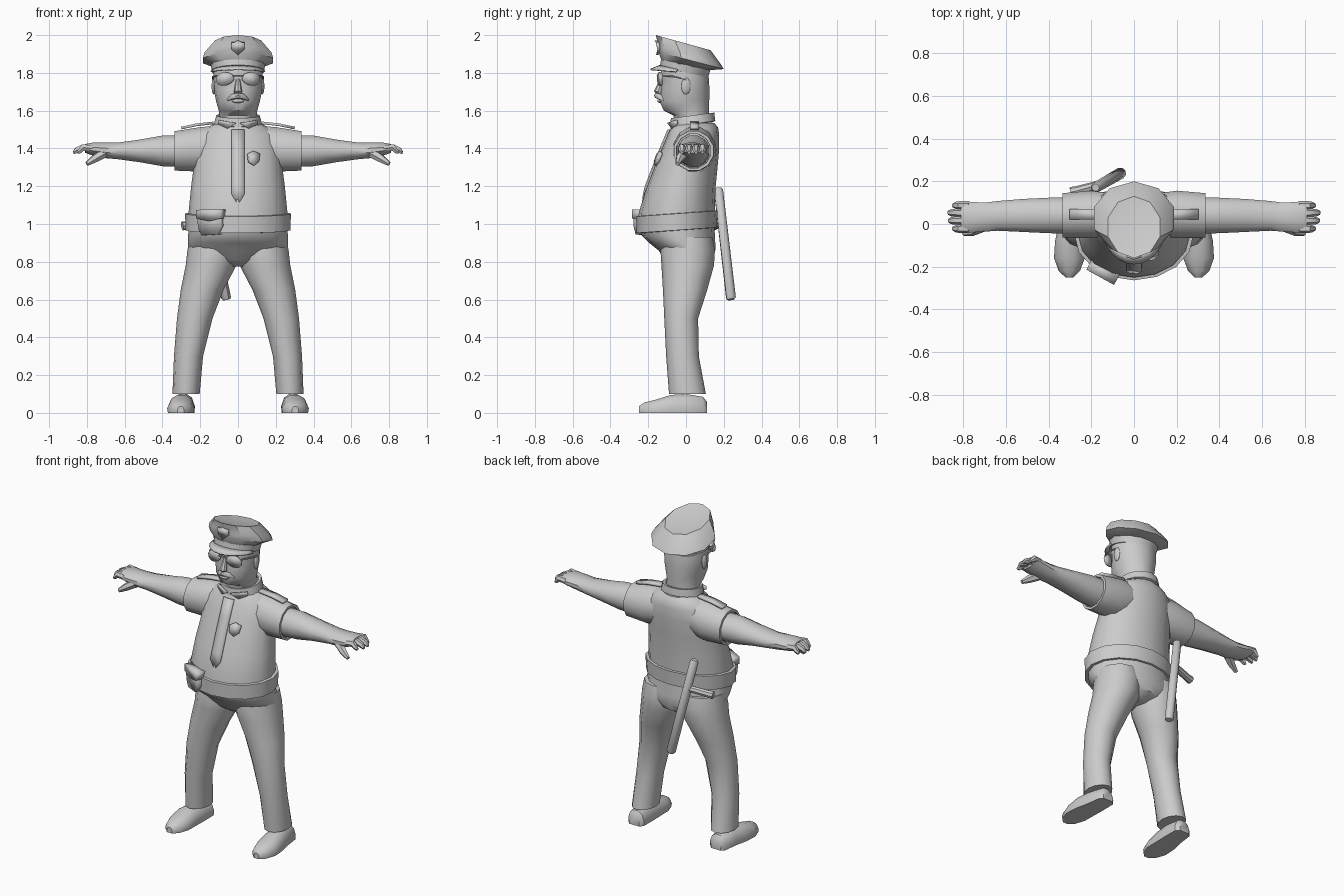
import bpy, bmesh, math
from mathutils import Vector

mat = bpy.data.materials.new("light_grey")
mat.diffuse_color = (0.6, 0.6, 0.6, 1)


def finish(name, bm, thick=0):
    bmesh.ops.recalc_face_normals(bm, faces=bm.faces[:])
    me = bpy.data.meshes.new(name)
    bm.to_mesh(me)
    bm.free()
    me.materials.append(mat)
    ob = bpy.data.objects.new(name, me)
    bpy.context.collection.objects.link(ob)
    if thick:
        mod = ob.modifiers.new("thickness", 'SOLIDIFY')
        mod.thickness, mod.offset = thick, 0
    return ob


def skin(name, rings, cap=True):
    """Join equal rings of points into a tube."""
    bm = bmesh.new()
    vs = [[bm.verts.new(p) for p in r] for r in rings]
    n = len(vs[0])
    for a, b in zip(vs, vs[1:]):
        for i in range(n):
            j = (i + 1) % n
            bm.faces.new((a[i], a[j], b[j], b[i]))
    if cap:
        bm.faces.new(vs[0])
        bm.faces.new(vs[-1])
    return finish(name, bm)


def upright(name, rings, n=16, s=1, cx=0, tilt=0, cap=True):
    """Rings along z: (z, half width, front y, back y, [centre x], [tilt])."""
    out = []
    for z, rx, y0, y1, *more in rings:
        c = more[0] if more else cx
        k = more[1] if len(more) > 1 else tilt
        cy, ry = (y0 + y1) / 2, (y1 - y0) / 2
        ang = [math.tau * i / n - math.pi / 2 for i in range(n)]
        out.append([(s * (c + rx * math.cos(a)), cy + ry * math.sin(a),
                     z + k * ry * math.sin(a)) for a in ang])
    return skin(name, out, cap)


def sideways(name, rings, n=12, s=1):
    """Rings along x: (x, centre y, centre z, half depth, half height)."""
    return skin(name, [[(s * x, y + ry * math.cos(a), z + rz * math.sin(a))
                        for a in [math.tau * (i + .5) / n for i in range(n)]]
                       for x, y, z, ry, rz in rings])


def tube(name, pts, radii, n=8, s=1):
    pts = [Vector((s * p[0], p[1], p[2])) for p in pts]
    q = (pts[-1] - pts[0]).to_track_quat('Z', 'Y')
    return skin(name, [[p + q @ Vector((r * math.cos(a), r * math.sin(a), 0))
                        for a in [math.tau * i / n for i in range(n)]]
                       for p, r in zip(pts, radii)])


def sheet(name, rows, thick):
    bm = bmesh.new()
    vs = [[bm.verts.new(p) for p in r] for r in rows]
    for a, b in zip(vs, vs[1:]):
        for i in range(len(a) - 1):
            bm.faces.new((a[i], a[i + 1], b[i + 1], b[i]))
    return finish(name, bm, thick)


def plate(name, outline, yfun, thick):
    """Front-facing polygon, outline in x and z."""
    bm = bmesh.new()
    bm.faces.new([bm.verts.new((x, yfun(x, z), z)) for x, z in outline])
    return finish(name, bm, thick)


def ball(name, loc, size, u=12, v=8):
    bm = bmesh.new()
    bmesh.ops.create_uvsphere(bm, u_segments=u, v_segments=v, radius=1)
    for vert in bm.verts:
        vert.co = Vector(loc) + Vector([c * k for c, k in zip(vert.co, size)])
    return finish(name, bm)


# Shirt body and collar
upright("shirt", [(0.99, .262, -.252, .15), (1.06, .262, -.25, .152), (1.2, .248, -.208, .157),
                  (1.3, .235, -.17, .167), (1.4, .23, -.13, .176), (1.47, .21, -.10, .176),
                  (1.51, .165, -.08, .17), (1.535, .115, -.07, .15)])
upright("collar", [(1.525, .105, -.07, .14), (1.53, .127, -.085, .155),
                   (1.575, .115, -.08, .15), (1.572, .1, -.068, .13)], tilt=.13, cap=False)
sheet("shirt_placket", [[(-.035, y + .006, z), (0, y, z - drop), (.035, y + .006, z)] for z, y, drop in
                        [(1.5, -.094, 0), (1.4, -.136, 0), (1.3, -.176, 0), (1.2, -.214, 0),
                         (1.16, -.23, .06)]], .008)
plate("chest_badge", [(.08, 1.385), (.115, 1.37), (.11, 1.33), (.085, 1.31), (.055, 1.33), (.05, 1.37)],
      lambda x, z: -.158 + .4 * (z - 1.35) + .3 * (x - .05), .014)

# Belt and pouch
upright("belt", [(.965, .255, -.24, .145), (.967, .278, -.262, .162),
                 (1.055, .28, -.264, .168), (1.058, .25, -.24, .145)], tilt=.07, cap=False)
plate("belt_pouch", [(-.205, 1.07), (-.085, 1.075), (-.08, .99), (-.1, .945), (-.18, .94), (-.2, .98)],
      lambda x, z: -.245 - .55 * (x + .1), .05)
plate("pouch_flap", [(-.21, 1.075), (-.08, 1.078), (-.08, 1.03), (-.14, 1.015), (-.21, 1.03)],
      lambda x, z: -.25 - .55 * (x + .1), .056)

# Trouser seat
upright("trouser_seat", [(1.0, .26, -.245, .15), (.94, .264, -.235, .153), (.9, .266, -.195, .155),
                         (.86, .262, -.145, .155), (.81, .17, -.11, .14), (.775, .06, -.06, .08)])

for s, side in ((1, "left"), (-1, "right")):
    # Trouser leg
    upright(side + "_trouser_leg",
            [(.93, .12, -.12, .14, .135), (.86, .136, -.135, .153, .132), (.78, .134, -.13, .148, .143),
             (.65, .113, -.122, .112, .19), (.5, .094, -.115, .064, .229), (.3, .077, -.105, .068, .262),
             (.1, .072, -.09, .105, .275), (.1, .055, -.07, .085, .275)], n=12, s=s)
    # Shoe, D-shaped sections from heel to toe
    prof = [(.11, .035, .06, .285), (.09, .055, .085, .285), (0, .062, .1, .29), (-.08, .07, .095, .3),
            (-.16, .072, .07, .303), (-.22, .05, .055, .303), (-.25, .018, .035, .303)]
    skin(side + "_shoe", [[(s * (cx + w * u), y, h * v) for u, v in
                           [(-.95, 0), (-1, .35), (-.75, .8), (-.3, 1), (.3, 1), (.75, .8), (1, .35), (.95, 0)]]
                          for y, w, h, cx in prof])
    # Sleeve with a recessed cuff
    sideways(side + "_sleeve", [(.1, .045, 1.41, .10, .115), (.2, .045, 1.395, .115, .122),
                                (.335, .04, 1.387, .108, .108), (.335, .04, 1.387, .093, .093),
                                (.32, .04, 1.387, .092, .092)], s=s)
    # Bare arm and palm
    sideways(side + "_arm", [(.3, .04, 1.385, .088, .086), (.4, .04, 1.387, .086, .084),
                             (.52, .04, 1.387, .08, .062), (.64, .038, 1.387, .072, .045),
                             (.7, .032, 1.39, .07, .043), (.77, .032, 1.397, .075, .035),
                             (.81, .035, 1.4, .07, .024)], s=s)
    # Fingers and thumb
    for i, (y, tip) in enumerate([(-.022, .85), (.016, .87), (.053, .872), (.087, .85)]):
        tube(f"{side}_finger_{i + 1}", [(.77, y, 1.4), (.82, y, 1.405), (tip - .015, y, 1.39), (tip, y, 1.378)],
             [.02, .02, .017, .009], n=6, s=s)
    tube(side + "_thumb", [(.71, -.01, 1.375), (.76, -.035, 1.345), (.8, -.045, 1.318)],
         [.028, .022, .012], n=6, s=s)
    # Shoulder strap
    sheet(side + "_shoulder_strap", [[(s * x, .02, z), (s * x, .07, z)] for x, z in
                                     [(.13, 1.535), (.22, 1.525), (.3, 1.508)]], .014)
    # Collar wing
    plate(side + "_collar_wing", [(s * .01, 1.535), (s * .1, 1.55), (s * .105, 1.53), (s * .055, 1.505)],
          lambda x, z: -.1 + .5 * abs(x), .012)
    # Ear
    ball(side + "_ear", (s * .128, 0, 1.73), (.012, .025, .045), 8, 6)
    # Teardrop lens and temple arm
    lens = [(s * (.068 + .047 * math.cos(a) - .006 * math.sin(a)),
             1.768 + (.036 + .005 * math.cos(a)) * math.sin(a))
            for a in [math.tau * i / 14 for i in range(14)]]
    plate(side + "_lens", lens, lambda x, z: -.155 + .25 * abs(x), .01)
    tube(side + "_temple_arm", [(.11, -.125, 1.785), (.133, -.06, 1.78), (.132, 0, 1.765)],
         [.005] * 3, n=6, s=s)

# Head and face
upright("head", [(1.52, .1, -.06, .118), (1.575, .1, -.066, .12), (1.6, .102, -.118, .122),
                 (1.65, .116, -.14, .123), (1.71, .128, -.133, .124), (1.76, .131, -.13, .122),
                 (1.8, .13, -.135, .118), (1.85, .125, -.12, .11)])
tube("nose", [(0, -.125, 1.77), (0, -.138, 1.73), (0, -.148, 1.7), (0, -.142, 1.685)],
     [.01, .017, .022, .012])
tube("moustache", [(-.058, -.118, 1.655), (-.035, -.138, 1.672), (0, -.152, 1.68),
                   (.035, -.138, 1.672), (.058, -.118, 1.655)], [.005, .015, .017, .015, .005])
ball("lower_lip", (0, -.138, 1.652), (.032, .014, .011))
tube("glasses_bridge", [(-.03, -.15, 1.785), (.03, -.15, 1.785)], [.005, .005], n=6)

# Cap: band, flared crown, visor and badge
upright("cap_band", [(1.803, .137, -.14, .118), (1.845, .145, -.132, .13)], tilt=-.2)
upright("cap_crown", [(1.84, .143, -.13, .128, 0, -.2), (1.865, .196, -.145, .2, 0, -.26),
                      (1.895, .185, -.147, .185, 0, -.3), (1.96, .128, -.16, .13, 0, -.276),
                      (1.948, .07, -.09, .08, 0, -.26)], n=10)
arc = [math.radians(195 + 150 * i / 10) for i in range(11)]
sheet("cap_visor", [[(.137 * math.cos(a), -.01 + .128 * math.sin(a), 1.808 - .03 * math.sin(a)) for a in arc],
                    [(.148 * math.cos(a), -.008 + .18 * math.sin(a), 1.802 - .016 * math.sin(a)) for a in arc]],
      .008)
plate("cap_badge", [(0, 1.972), (.02, 1.962), (.035, 1.962), (.034, 1.925), (0, 1.895),
                    (-.034, 1.925), (-.035, 1.962), (-.02, 1.962)],
      lambda x, z: -.152 - .12 * (z - 1.9) + .3 * abs(x), .014)

# Baton with side handle
tube("baton", [(-.06, .238, .6), (-.063, .238, .61), (-.178, .172, 1.18), (-.18, .171, 1.19)],
     [.02, .027, .025, .018], n=8)
tube("baton_handle", [(-.14, .19, 1.01), (-.27, .155, .992), (-.295, .15, .99)], [.02, .022, .024], n=8)

# Smooth shading with sharp creases
for ob in bpy.data.objects:
    ob.select_set(True)
    bpy.context.view_layer.objects.active = ob
bpy.ops.object.shade_smooth_by_angle(angle=math.radians(40))
